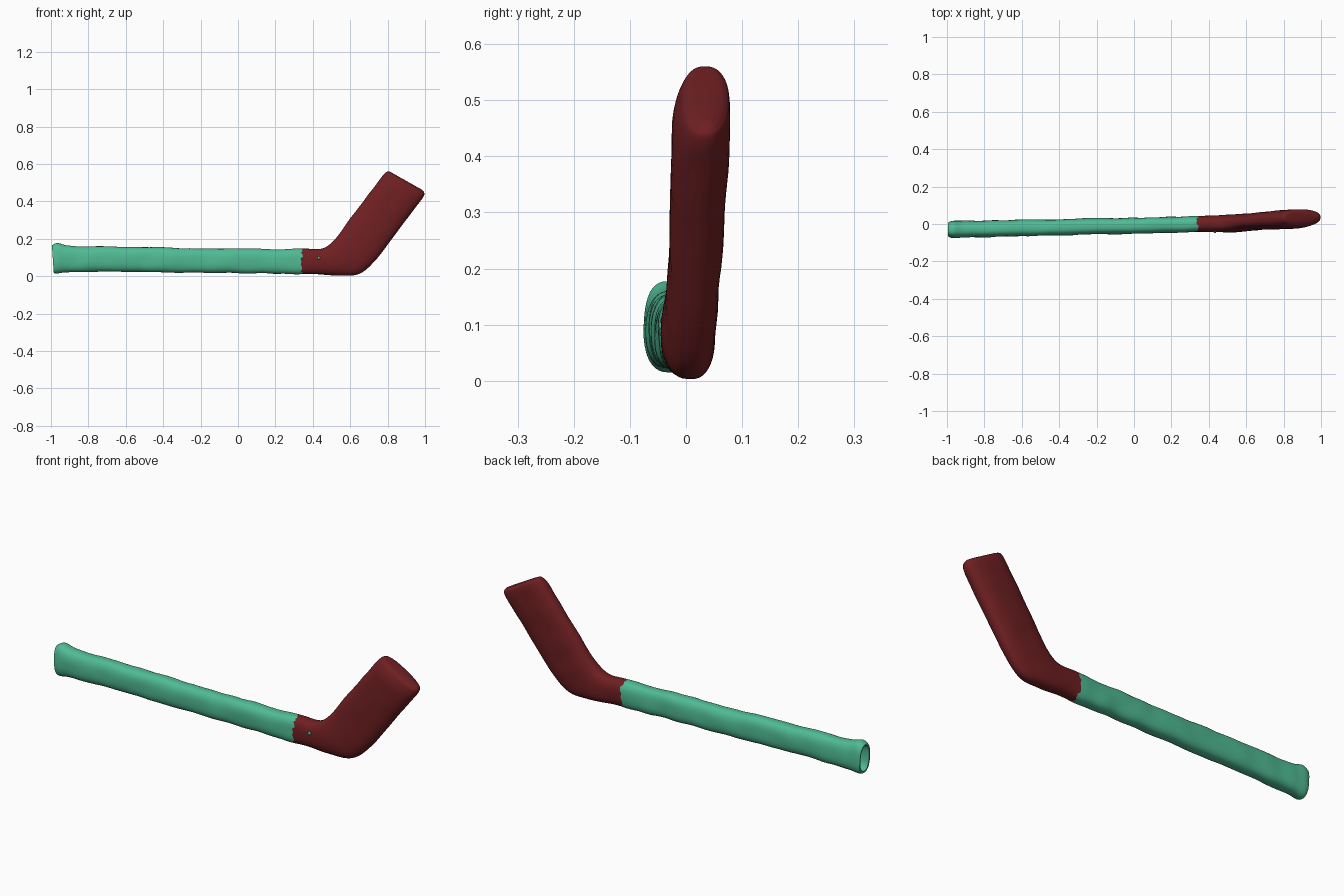
import bpy, bmesh, math, random
from mathutils import Vector, noise

if "Cube" in bpy.data.objects:
    bpy.data.objects.remove(bpy.data.objects["Cube"])

random.seed(4)
SIDES = 40
RAGGED = [random.uniform(-0.008, 0.008) for _ in range(SIDES)]


def paint(obj, name, color):
    mat = bpy.data.materials.new(name)
    mat.diffuse_color = (*color, 1)
    mat.use_nodes = True
    mat.node_tree.nodes["Principled BSDF"].inputs["Base Color"].default_value = mat.diffuse_color
    obj.data.materials.append(mat)


def spline(keys, steps):
    # Catmull-Rom through the key sections
    out = []
    for i in range(len(keys) - 1):
        p = [keys[max(0, min(len(keys) - 1, i + k))] for k in (-1, 0, 1, 2)]
        for s in range(steps):
            t = s / steps
            out.append([0.5 * (2 * b + (c - a) * t + (2 * a - 5 * b + 4 * c - d) * t * t
                               + (3 * b - a - 3 * c + d) * t ** 3) for a, b, c, d in zip(*p)])
    return out + [list(keys[-1])]


def ring(section, power, bumps):
    # section: top x, top z, bottom x, bottom z, y centre, half thickness
    tx, tz, bx, bz, y, h = section
    mid = Vector(((tx + bx) / 2, y, (tz + bz) / 2))
    up = Vector(((tx - bx) / 2, 0, (tz - bz) / 2))
    pts = []
    for i in range(SIDES):
        a = 2 * math.pi * i / SIDES
        c, s = math.cos(a), math.sin(a)
        e = 2 / power
        co = (mid + up * math.copysign(abs(c) ** e, c)
              + Vector((0, h * math.copysign(abs(s) ** e, s), 0)))
        n = (co - mid).normalized()
        pts.append(co + n * bumps * noise.noise(co * 11))
    return pts


def loft(name, rings, color, cap_start=False, cap_end=False):
    bm = bmesh.new()
    loops = [[bm.verts.new(p) for p in r] for r in rings]
    for a, b in zip(loops, loops[1:]):
        for i in range(SIDES):
            j = (i + 1) % SIDES
            bm.faces.new((a[i], a[j], b[j], b[i]))
    if cap_start:
        bm.faces.new(loops[0])
    if cap_end:
        bm.faces.new(loops[-1])
    bmesh.ops.recalc_face_normals(bm, faces=bm.faces)
    mesh = bpy.data.meshes.new(name)
    bm.to_mesh(mesh)
    bm.free()
    obj = bpy.data.objects.new(name, mesh)
    bpy.context.collection.objects.link(obj)
    paint(obj, name + "_colour", color)
    bpy.ops.object.select_all(action='DESELECT')
    obj.select_set(True)
    bpy.context.view_layer.objects.active = obj
    bpy.ops.object.shade_smooth_by_angle(angle=math.radians(40))
    return obj


GREEN = (0.08, 0.50, 0.30)
RED = (0.16, 0.014, 0.016)

# Wrapped handle with flared, hollow butt end
handle_keys = [
    (-0.995, 0.165, -0.985, 0.018, -0.030, 0.040),
    (-0.965, 0.178, -0.965, 0.014, -0.030, 0.046),
    (-0.91, 0.165, -0.91, 0.022, -0.028, 0.045),
    (-0.80, 0.160, -0.80, 0.024, -0.026, 0.044),
    (-0.50, 0.157, -0.50, 0.022, -0.020, 0.044),
    (-0.20, 0.150, -0.20, 0.019, -0.013, 0.043),
    (0.10, 0.147, 0.10, 0.015, -0.007, 0.043),
    (0.34, 0.146, 0.34, 0.012, -0.001, 0.043),
]
hollow_keys = [
    (-0.90, 0.12, -0.90, 0.06, -0.028, 0.010),
    (-0.95, 0.150, -0.95, 0.034, -0.030, 0.026),
    (-0.992, 0.157, -0.985, 0.026, -0.030, 0.034),
]
sections = spline(handle_keys, 10)
rings = [ring(s, 2.6, 0.005) for s in sections]
seam = [p + Vector((r, 0, 0)) for p, r in zip(rings[-1], RAGGED)]
rings[-1] = seam
inner = [ring(s, 2.4, 0.002) for s in hollow_keys]
loft("handle", inner + rings, GREEN, cap_start=True)

# Bent blade with rounded tip
blade_keys = [
    (0.355, 0.147, 0.36, 0.012, 0.000, 0.043),
    (0.425, 0.146, 0.45, 0.009, 0.002, 0.044),
    (0.475, 0.160, 0.545, 0.004, 0.003, 0.047),
    (0.520, 0.198, 0.625, 0.006, 0.006, 0.047),
    (0.560, 0.254, 0.690, 0.038, 0.011, 0.046),
    (0.605, 0.315, 0.745, 0.098, 0.015, 0.046),
    (0.690, 0.428, 0.850, 0.237, 0.022, 0.049),
    (0.765, 0.525, 0.945, 0.365, 0.027, 0.051),
    (0.793, 0.556, 0.990, 0.428, 0.033, 0.044),
    (0.808, 0.560, 0.994, 0.448, 0.036, 0.032),
    (0.820, 0.555, 0.985, 0.462, 0.038, 0.016),
]
blade = [ring(s, 2.5, 0.004) for s in spline(blade_keys, 6)]
loft("blade", [seam] + blade, RED, cap_end=True)

# Small peg hole showing the handle colour
bpy.ops.mesh.primitive_uv_sphere_add(segments=12, ring_count=8, radius=0.008,
                                     location=(0.432, -0.041, 0.098))
peg = bpy.context.object
peg.name = "peg"
paint(peg, "peg_colour", GREEN)
bpy.ops.object.shade_smooth_by_angle()
